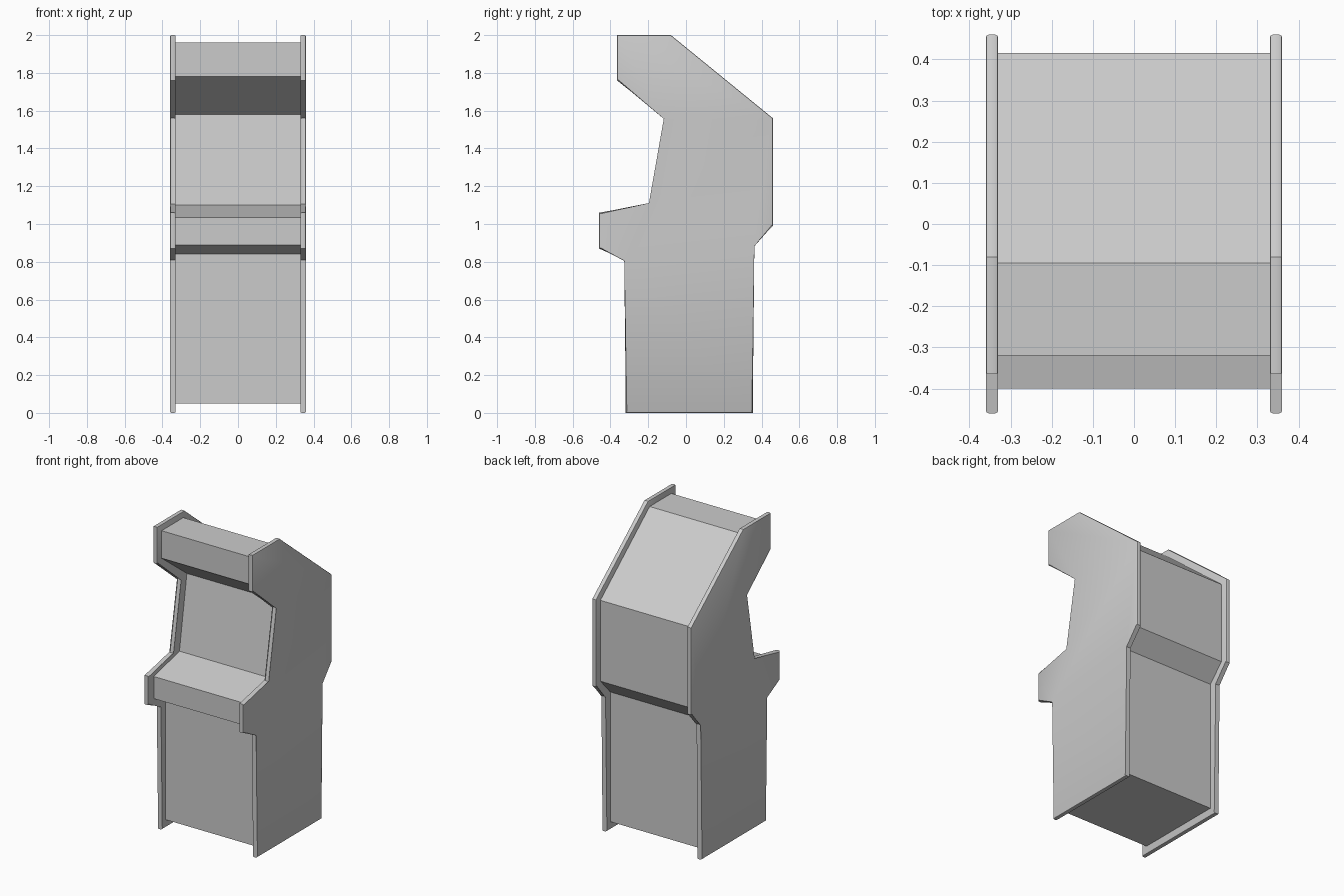
import bpy, bmesh, math

if "Cube" in bpy.data.objects:
    bpy.data.objects.remove(bpy.data.objects["Cube"])


def extrude_profile(name, profile, x0, x1, rim=0.0):
    """Extrude a (y, z) outline along x, optionally rounding the two rims."""
    bm = bmesh.new()
    left = [bm.verts.new((x0, y, z)) for y, z in profile]
    right = [bm.verts.new((x1, y, z)) for y, z in profile]
    bm.faces.new(left)
    bm.faces.new(right[::-1])
    n = len(profile)
    for i in range(n):
        j = (i + 1) % n
        bm.faces.new((left[j], left[i], right[i], right[j]))
    if rim:
        edges = [e for e in bm.edges
                 if abs(e.verts[0].co.x - e.verts[1].co.x) < 1e-6]
        bmesh.ops.bevel(bm, geom=edges, offset=rim, segments=2,
                        profile=0.5, affect='EDGES')
    bmesh.ops.recalc_face_normals(bm, faces=bm.faces)
    mesh = bpy.data.meshes.new(name)
    bm.to_mesh(mesh)
    bm.free()
    ob = bpy.data.objects.new(name, mesh)
    bpy.context.collection.objects.link(ob)
    bpy.ops.object.select_all(action='DESELECT')
    ob.select_set(True)
    bpy.context.view_layer.objects.active = ob
    bpy.ops.object.shade_smooth_by_angle(angle=math.radians(35))
    return ob


# Side panels: outline with rounded rims, mirrored across x
side = [(-0.32, 0), (0.355, 0), (0.355, 0.885), (0.46, 0.99), (0.46, 1.56),
        (-0.08, 2.0), (-0.365, 2.0), (-0.365, 1.76), (-0.11, 1.56),
        (-0.19, 1.105), (-0.46, 1.06), (-0.46, 0.87), (-0.32, 0.81)]
panel = extrude_profile("side_panels", side, 0.33, 0.36, rim=0.007)
panel.modifiers.new("mirror", 'MIRROR')

# Cabinet body: inset outline with control deck, screen and marquee front
inner = [(-0.278, 0.05), (0.312, 0.05), (0.312, 0.90), (0.415, 1.01),
         (0.415, 1.54), (-0.095, 1.96), (-0.32, 1.96), (-0.32, 1.78),
         (-0.058, 1.58), (-0.135, 1.10), (-0.40, 1.035), (-0.40, 0.89),
         (-0.278, 0.84)]
extrude_profile("cabinet_body", inner, -0.333, 0.333)
